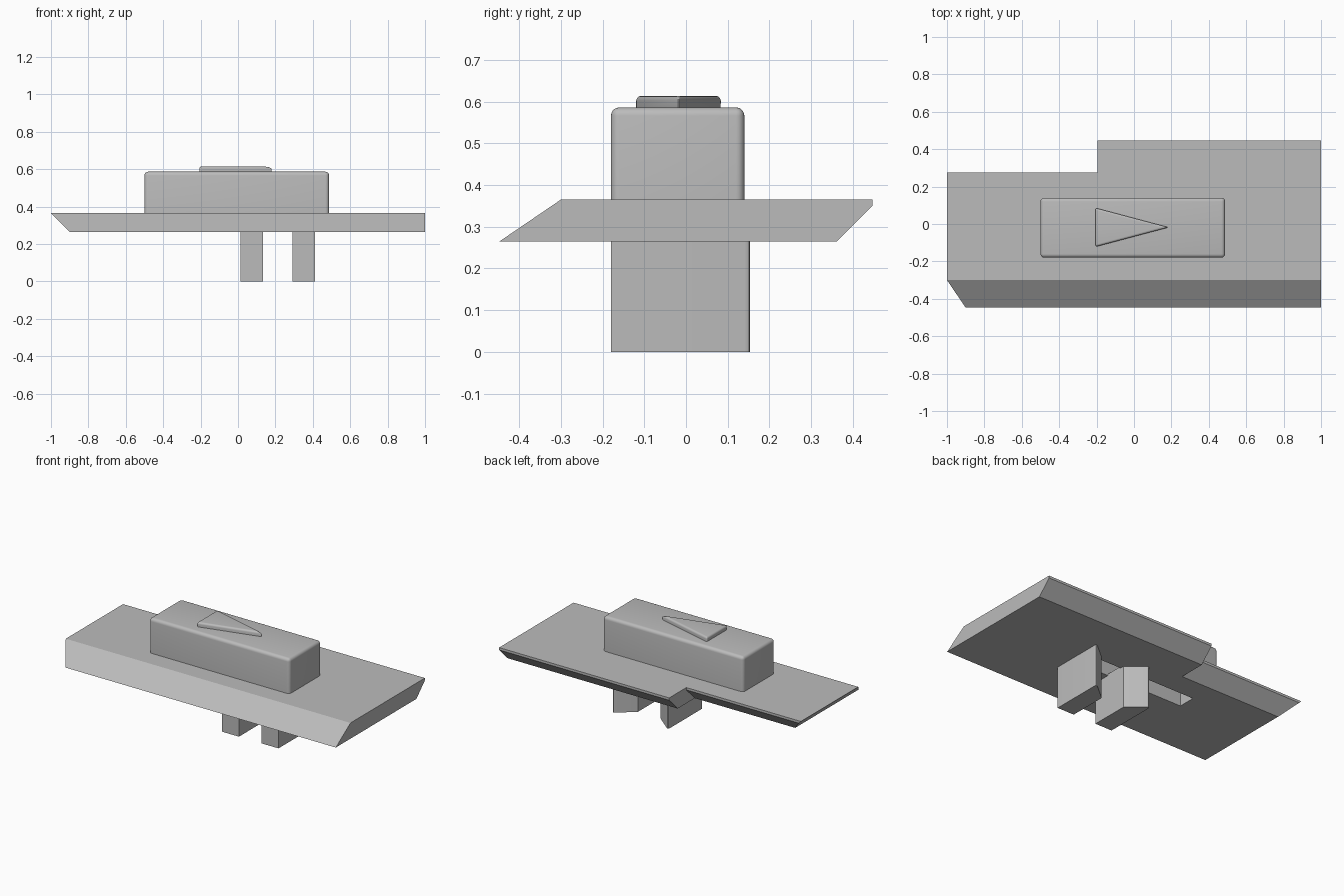
import bpy
import bmesh

if "Cube" in bpy.data.objects:
    bpy.data.objects.remove(bpy.data.objects["Cube"], do_unlink=True)

grey = bpy.data.materials.new("plain grey")
grey.use_nodes = True
grey.diffuse_color = (0.5, 0.5, 0.5, 1)
grey.node_tree.nodes["Principled BSDF"].inputs["Base Color"].default_value = (0.5, 0.5, 0.5, 1)

BASE, DECK = 0.265, 0.365


def loft(name, rings):
    """Closed solid through equal-length rings of points."""
    bm = bmesh.new()
    loops = [[bm.verts.new(p) for p in ring] for ring in rings]
    n = len(loops[0])
    for low, high in zip(loops, loops[1:]):
        for i in range(n):
            j = (i + 1) % n
            bm.faces.new((low[i], low[j], high[j], high[i]))
    bm.faces.new(loops[0])
    bm.faces.new(loops[-1])
    bmesh.ops.recalc_face_normals(bm, faces=bm.faces)
    mesh = bpy.data.meshes.new(name)
    bm.to_mesh(mesh)
    bm.free()
    mesh.materials.append(grey)
    obj = bpy.data.objects.new(name, mesh)
    bpy.context.collection.objects.link(obj)
    return obj


def prism(name, outline, z0, z1):
    return loft(name, [[(x, y, z) for x, y in outline] for z in (z0, z1)])


def rect(x0, x1, y0, y1):
    return [(x0, y0), (x1, y0), (x1, y1), (x0, y1)]


def activate(obj):
    bpy.ops.object.select_all(action="DESELECT")
    obj.select_set(True)
    bpy.context.view_layer.objects.active = obj


def round_edges(obj, radius, pick):
    """Round the edges chosen by a rule and smooth the result."""
    bm = bmesh.new()
    bm.from_mesh(obj.data)
    edges = [e for e in bm.edges if pick(e.verts[0].co, e.verts[1].co)]
    bmesh.ops.bevel(bm, geom=edges, offset=radius, segments=5, profile=0.5,
                    affect="EDGES", clamp_overlap=True)
    bm.to_mesh(obj.data)
    bm.free()
    activate(obj)
    bpy.ops.object.shade_smooth_by_angle(angle=0.6)


# Stepped base plate with undercut back, sloped front and undercut right end
top = [(-1, -0.30), (1, -0.30), (1, 0.447), (-0.195, 0.447), (-0.195, 0.275), (-1, 0.275)]
bottom = [(-0.9, -0.447), (1, -0.447), (1, 0.362), (-0.195, 0.362), (-0.195, 0.19), (-0.9, 0.19)]
lip = [(-0.985, -0.322), (1, -0.322), (1, 0.447), (-0.195, 0.447), (-0.195, 0.275), (-0.985, 0.275)]
plate = loft("base_plate", [[(x, y, z) for x, y in ring]
                            for ring, z in ((bottom, BASE), (lip, 0.35), (top, DECK))])

# Slot cut through the plate under the block
cutter = prism("slot_cutter", rect(-0.4, 0.39, -0.07, 0.04), BASE - 0.1, DECK + 0.1)
cutter.hide_render = True
cut = plate.modifiers.new("slot", "BOOLEAN")
cut.operation = "DIFFERENCE"
cut.object = cutter
activate(plate)
bpy.ops.object.modifier_apply(modifier=cut.name)
bpy.data.objects.remove(cutter, do_unlink=True)

# Slider block, rounded everywhere except at its foot
block = prism("slider_block", rect(-0.5, 0.487, -0.18, 0.14), DECK, 0.586)
round_edges(block, 0.02, lambda a, b: max(a.z, b.z) > 0.5)

# Raised pointer on the block
pointer = prism("raised_pointer", [(-0.206, -0.122), (0.185, -0.018), (-0.206, 0.086)], 0.58, 0.614)
round_edges(pointer, 0.012, lambda a, b: max(a.z, b.z) > 0.6)

# Two mirrored prongs with slanted, round-tipped backs
MIDDLE = 0.2125
for name, side in (("left_prong", 1), ("right_prong", -1)):
    inner, outer = MIDDLE + side * 0.08, MIDDLE + side * 0.198
    prong = prism(name, [(inner, -0.18), (outer, -0.18), (outer, 0.163), (inner, 0.065)], 0, BASE + 0.01)
    round_edges(prong, 0.022, lambda a, b: min(a.y, b.y) > 0.1 and abs(a.z - b.z) > 0.1)
